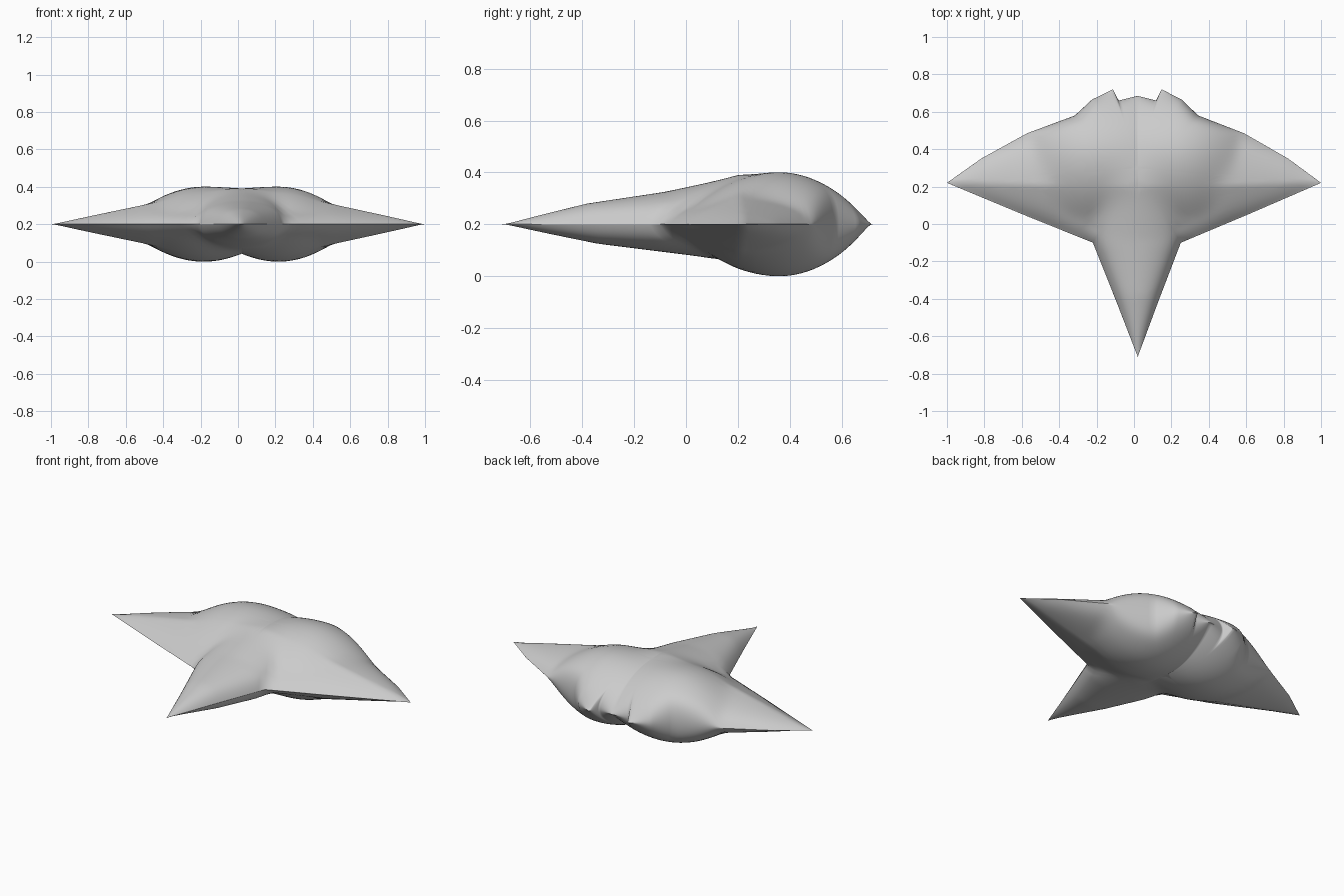
import bpy, bmesh, math

if "Cube" in bpy.data.objects:
    bpy.data.objects.remove(bpy.data.objects["Cube"], do_unlink=True)

MID, HUB, RINGS, STEPS = 0.2, 0.3, 36, 8

# Half of the plan outline, from the nose tip round to the tail notch
HALF = [(0, -.71), (.11, -.42), (.235, -.1), (.6, .05), (1, .22), (.82, .35),
        (.58, .485), (.33, .58), (.24, .665), (.13, .72), (.1, .66), (0, .685)]


def lerp(v, pts):
    """Piecewise linear profile."""
    if v <= pts[0][0]:
        return pts[0][1]
    for (a, p), (b, q) in zip(pts, pts[1:]):
        if v <= b:
            return p + (q - p) * (v - a) / (b - a)
    return pts[-1][1]


def arch(u, power):
    return max(0, 1 - u * u) ** power


def nose(x, y, side):
    crest = [(-.71, 0), (-.38, .08), (-.08, .125), (.2, .185)] if side > 0 else [(-.71, 0), (-.34, .075), (.1, .13)]
    width = lerp(y, [(-.71, .001), (-.42, .11), (-.1, .235), (.2, .27)])
    fade = arch(max(0, y - .2) / .4, 1)
    return lerp(y, crest) * arch(x / width, .5) * fade


def wing(x, y):
    """Straight slope ahead of the crest line, rounded behind it."""
    front = lerp(x, [(.235, -.1), (1, .22)])
    back = lerp(x, [(.33, .58), (.58, .485), (.82, .35), (1, .22)])
    ridge = lerp(x, [(.3, .2), (1, .22)])
    crest = lerp(x, [(.2, .13), (.48, .11), (1, 0)])
    if y < ridge:
        return crest * max(0, 1 - (ridge - y) / max(ridge - front, .001)) ** .7
    return crest * arch((y - ridge) / max(back - ridge, .001), .6)


def lobe(x, y, side):
    across = .6 if x < .2 and side > 0 else .42
    along = .36 if y > .36 else .4
    return .2 * max(0, 1 - ((x - .2) / across) ** 2 - ((y - .36) / along) ** 2)


def thickness(x, y, t, side):
    """Soft blend of the parts, closed off at the rim."""
    x = abs(x)
    parts = (nose(x, y, side), wing(x, y), lobe(x, y, side))
    return sum(p ** 8 for p in parts) ** (1 / 8) * math.sqrt(max(0, 1 - t ** 20))


# Full outline, subdivided
loop = HALF + [(-x, y) for x, y in HALF[-2:0:-1]]
rim = []
for (ax, ay), (bx, by) in zip(loop, loop[1:] + loop[:1]):
    rim += [(ax + (bx - ax) * i / STEPS, ay + (by - ay) * i / STEPS) for i in range(STEPS)]
n = len(rim)

bm = bmesh.new()


def point(x, y, t, side):
    z = MID + side * thickness(x, y, t, side)
    return bm.verts.new((x + .02 * (1 - abs(x)), y, z))


# Upper and lower skins share the rim
edge = [point(x, y, 1, 1) for x, y in rim]
for side in (1, -1):
    rings = []
    for r in range(1, RINGS):
        t = math.sin(math.pi / 2 * r / RINGS)
        rings.append([point(x * t, HUB + (y - HUB) * t, t, side) for x, y in rim])
    rings.append(edge)
    hub = point(0, HUB, 0, side)
    for i in range(n):
        j = (i + 1) % n
        bm.faces.new((hub, rings[0][i], rings[0][j]))
        for a, b in zip(rings, rings[1:]):
            bm.faces.new((a[i], b[i], b[j], a[j]))
bmesh.ops.recalc_face_normals(bm, faces=bm.faces)

mesh = bpy.data.meshes.new("winged_body")
bm.to_mesh(mesh)
bm.free()
body = bpy.data.objects.new("winged_body", mesh)
bpy.context.collection.objects.link(body)

# Plain grey finish
grey = bpy.data.materials.new("plain_grey")
grey.use_nodes = True
colour = (.6, .6, .6, 1)
grey.diffuse_color = colour
grey.node_tree.nodes["Principled BSDF"].inputs["Base Color"].default_value = colour
mesh.materials.append(grey)

bpy.context.view_layer.objects.active = body
body.select_set(True)
bpy.ops.object.shade_smooth_by_angle(angle=math.radians(180))
